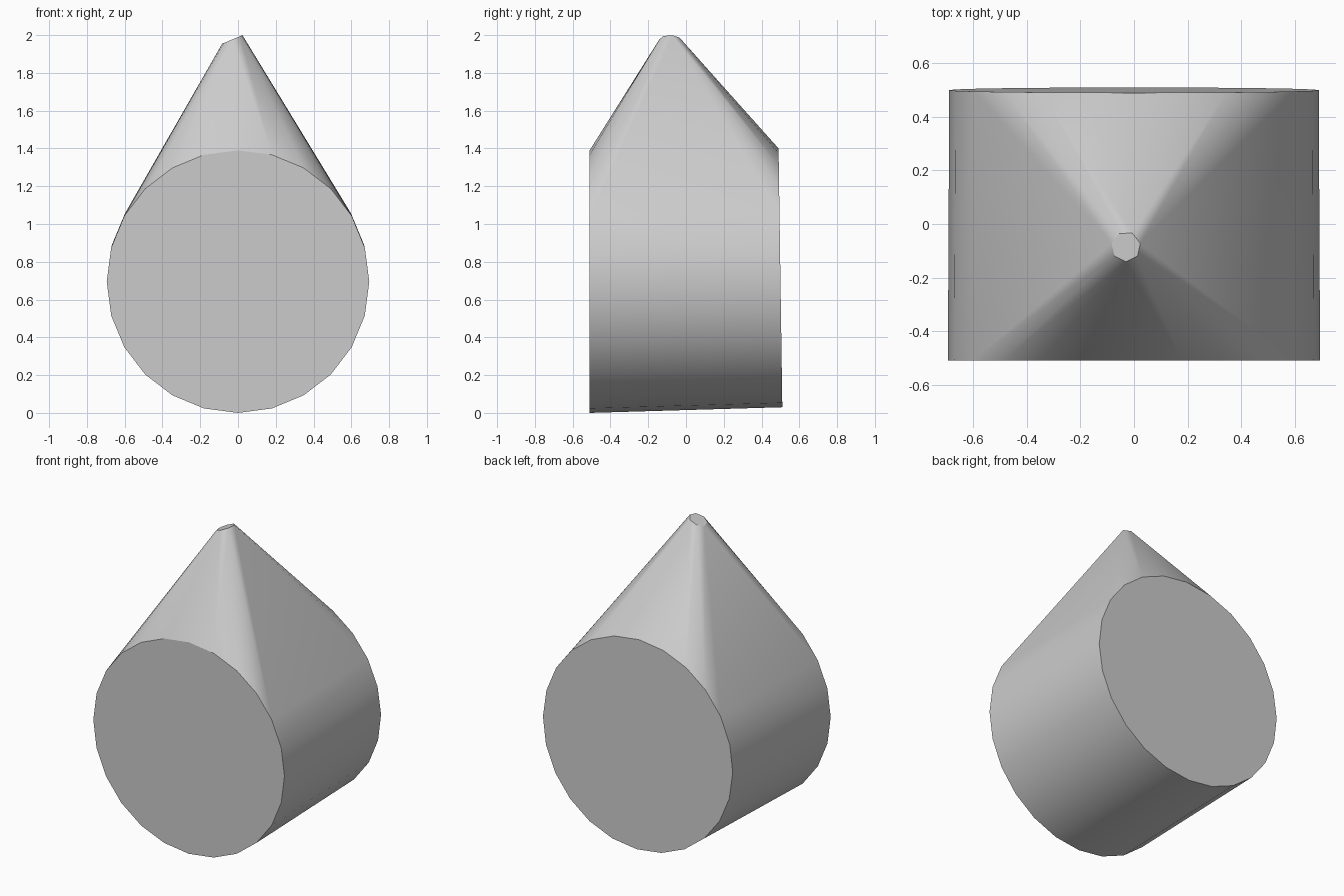
import bpy, bmesh
from math import sin, cos, pi, radians
from mathutils import Vector

cube = bpy.data.objects.get("Cube")
if cube:
    bpy.data.objects.remove(cube, do_unlink=True)

# Plain grey material
grey = bpy.data.materials.new("light grey")
grey.use_nodes = True
colour = (0.6, 0.6, 0.6, 1)
grey.diffuse_color = colour
grey.node_tree.nodes["Principled BSDF"].inputs["Base Color"].default_value = colour


def ring(bm, centre, u, v, sides, start=0.0):
    """Add a ring of points spanned by the half-axes u and v."""
    c, u, v = Vector(centre), Vector(u), Vector(v)
    for i in range(sides):
        a = start + 2 * pi * i / sides
        bm.verts.new(c + u * cos(a) + v * sin(a))


bm = bmesh.new()
# Front disc, slightly leaning back disc and small tilted tip
ring(bm, (0, -0.51, 0.695), (0.695, 0, 0), (0, 0, 0.695), 24)
ring(bm, (0, 0.50, 0.715), (0.69, 0, 0), (0, -0.01, 0.685), 24)
ring(bm, (-0.03, -0.085, 1.977), (0.055, 0, 0.023), (0, 0.056, 0), 7, radians(13))

# Stretch one convex skin over the three rings
hull = bmesh.ops.convex_hull(bm, input=bm.verts[:])
unused = {g for g in hull["geom_interior"] + hull["geom_unused"]
          if isinstance(g, bmesh.types.BMVert)}
bmesh.ops.delete(bm, geom=list(unused), context="VERTS")
bmesh.ops.dissolve_limit(bm, angle_limit=radians(0.5),
                         verts=bm.verts[:], edges=bm.edges[:])
bmesh.ops.recalc_face_normals(bm, faces=bm.faces[:])

mesh = bpy.data.meshes.new("tapered_body")
bm.to_mesh(mesh)
bm.free()
mesh.materials.append(grey)
body = bpy.data.objects.new("tapered_body", mesh)
bpy.context.collection.objects.link(body)

# Smooth sides with crisp disc rims
bpy.ops.object.select_all(action="DESELECT")
body.select_set(True)
bpy.context.view_layer.objects.active = body
bpy.ops.object.shade_smooth_by_angle(angle=radians(30))
